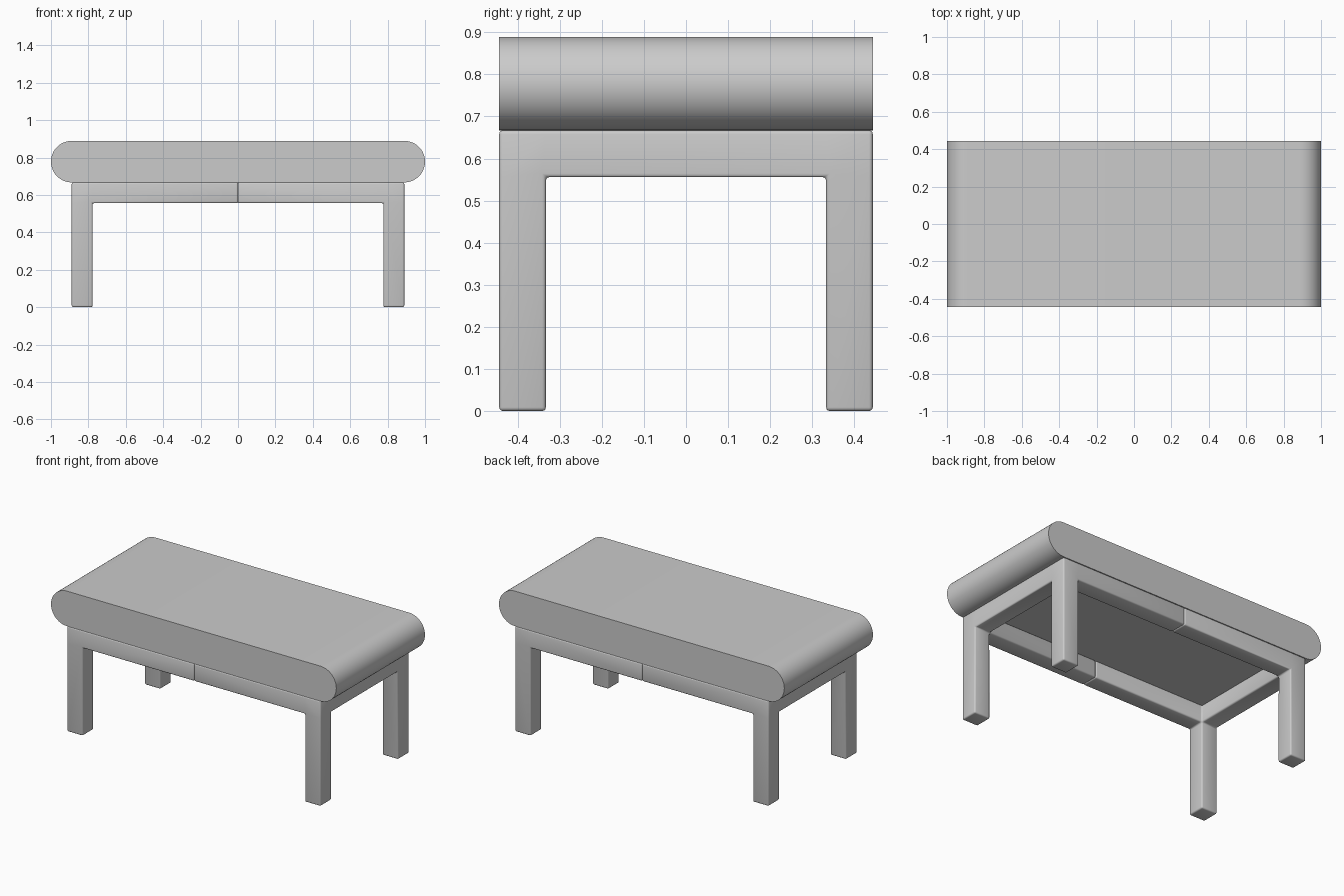
import bpy, bmesh
from math import pi, sin, cos, radians
from itertools import product

if "Cube" in bpy.data.objects:
    bpy.data.objects.remove(bpy.data.objects["Cube"])

HALF_DEPTH = 0.444


def add_object(name, bm):
    bmesh.ops.recalc_face_normals(bm, faces=bm.faces)
    mesh = bpy.data.meshes.new(name)
    bm.to_mesh(mesh)
    bm.free()
    mesh.shade_smooth()
    obj = bpy.data.objects.new(name, mesh)
    bpy.context.collection.objects.link(obj)
    return obj


def grid_solid(xs, ys, zs, filled):
    """Closed skin around the filled cells of an uneven box grid."""
    bm = bmesh.new()
    axes, verts = (xs, ys, zs), {}

    def vert(key):
        if key not in verts:
            verts[key] = bm.verts.new([axes[a][key[a]] for a in range(3)])
        return verts[key]

    for cell in filled:
        for axis, side in product(range(3), (0, 1)):
            neighbour = list(cell)
            neighbour[axis] += 2 * side - 1
            if tuple(neighbour) in filled:
                continue
            u, v = (axis + 1) % 3, (axis + 2) % 3
            loop = []
            for du, dv in ((0, 0), (1, 0), (1, 1), (0, 1)):
                key = list(cell)
                key[axis] += side
                key[u] += du
                key[v] += dv
                loop.append(vert(tuple(key)))
            bm.faces.new(loop if side else loop[::-1])
    return bm


# Cushion: slab with fully rounded ends
R, MID, SEG = 0.111, 0.778, 24
profile = [(s * (1 - R) + R * sin(a), MID + s * R * cos(a))
           for s in (1, -1)
           for a in [s * pi * i / SEG if s > 0 else -pi * i / SEG for i in range(SEG + 1)]]
bm = bmesh.new()
cap = bm.faces.new([bm.verts.new((x, -HALF_DEPTH, z)) for x, z in profile])
ext = bmesh.ops.extrude_face_region(bm, geom=[cap], use_keep_orig=True)
bmesh.ops.translate(bm, vec=(0, 2 * HALF_DEPTH, 0),
                    verts=[e for e in ext["geom"] if isinstance(e, bmesh.types.BMVert)])
cushion = add_object("cushion", bm)
cushion.data.set_sharp_from_angle(angle=radians(35))

# Frame: one half with two legs and three rails, mirrored across the centre seam
rails = {(1, 0, 1), (1, 1, 1), (1, 2, 1), (0, 0, 1), (0, 2, 1)}
legs = {(1, 0, 0), (1, 2, 0)}
frame = add_object("leg_frame", grid_solid(
    (0, 0.778, 0.889),
    (-HALF_DEPTH, -0.333, 0.333, HALF_DEPTH),
    (0, 0.556, 0.667), rails | legs))
bevel = frame.modifiers.new("soft_edges", 'BEVEL')
bevel.width = 0.009
bevel.segments = 3
bevel.limit_method = 'ANGLE'
mirror = frame.modifiers.new("other_half", 'MIRROR')
mirror.use_mirror_merge = False
